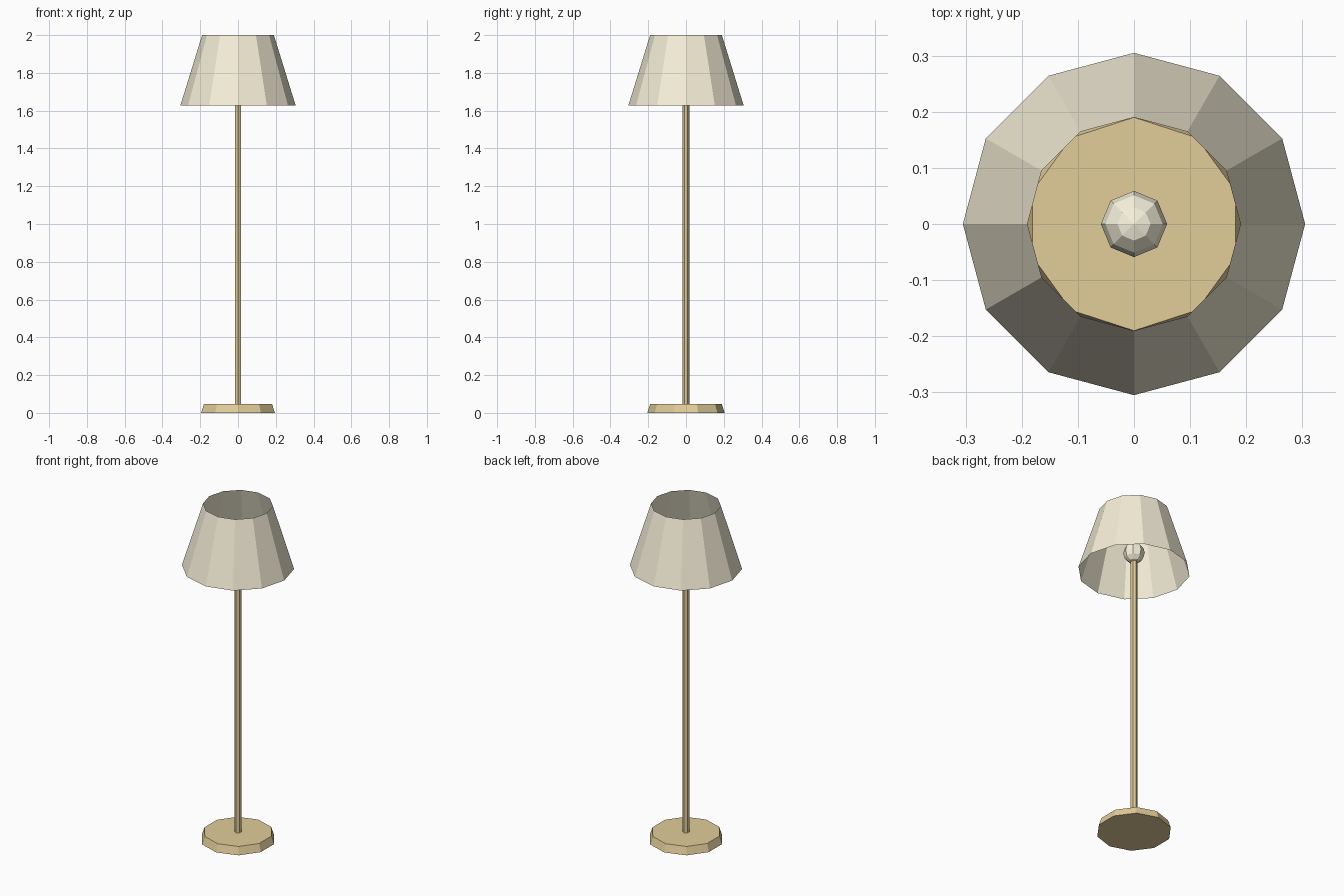
import bpy, bmesh, math
from mathutils import Matrix

if "Cube" in bpy.data.objects:
    bpy.data.objects.remove(bpy.data.objects["Cube"])


def material(name, rgb):
    mat = bpy.data.materials.new(name)
    mat.diffuse_color = (*rgb, 1)
    mat.use_nodes = True
    mat.node_tree.nodes["Principled BSDF"].inputs["Base Color"].default_value = mat.diffuse_color
    return mat


def add_part(name, bm, mat):
    mesh = bpy.data.meshes.new(name)
    bm.to_mesh(mesh)
    bm.free()
    mesh.materials.append(mat)
    obj = bpy.data.objects.new(name, mesh)
    bpy.context.collection.objects.link(obj)
    return obj


def tapered(name, sides, r_bottom, r_top, z0, z1, mat, capped=True):
    """Upright flat-sided cone section with a corner on the y axis."""
    bm = bmesh.new()
    place = Matrix.Translation((0, 0, (z0 + z1) / 2))
    bmesh.ops.create_cone(bm, cap_ends=capped, segments=sides, radius1=r_bottom,
                          radius2=r_top, depth=z1 - z0, matrix=place)
    return add_part(name, bm, mat)


brass = material("brass", (0.76, 0.61, 0.32))
fabric = material("fabric", (0.91, 0.85, 0.68))
glass = material("warm_glass", (0.94, 0.90, 0.73))

# Ten-sided foot and hexagonal pole
tapered("base", 10, 0.205, 0.19, 0.0, 0.046, brass)
tapered("pole", 6, 0.018, 0.018, 0.046, 1.70, brass)

# Open twelve-sided shade
tapered("shade", 12, 0.305, 0.19, 1.628, 2.0, fabric, capped=False)

# Low-poly bulb on top of the pole
bm = bmesh.new()
bmesh.ops.create_uvsphere(bm, u_segments=8, v_segments=6, radius=0.059,
                          matrix=Matrix.Translation((0, 0, 1.743)))
add_part("bulb", bm, glass)
